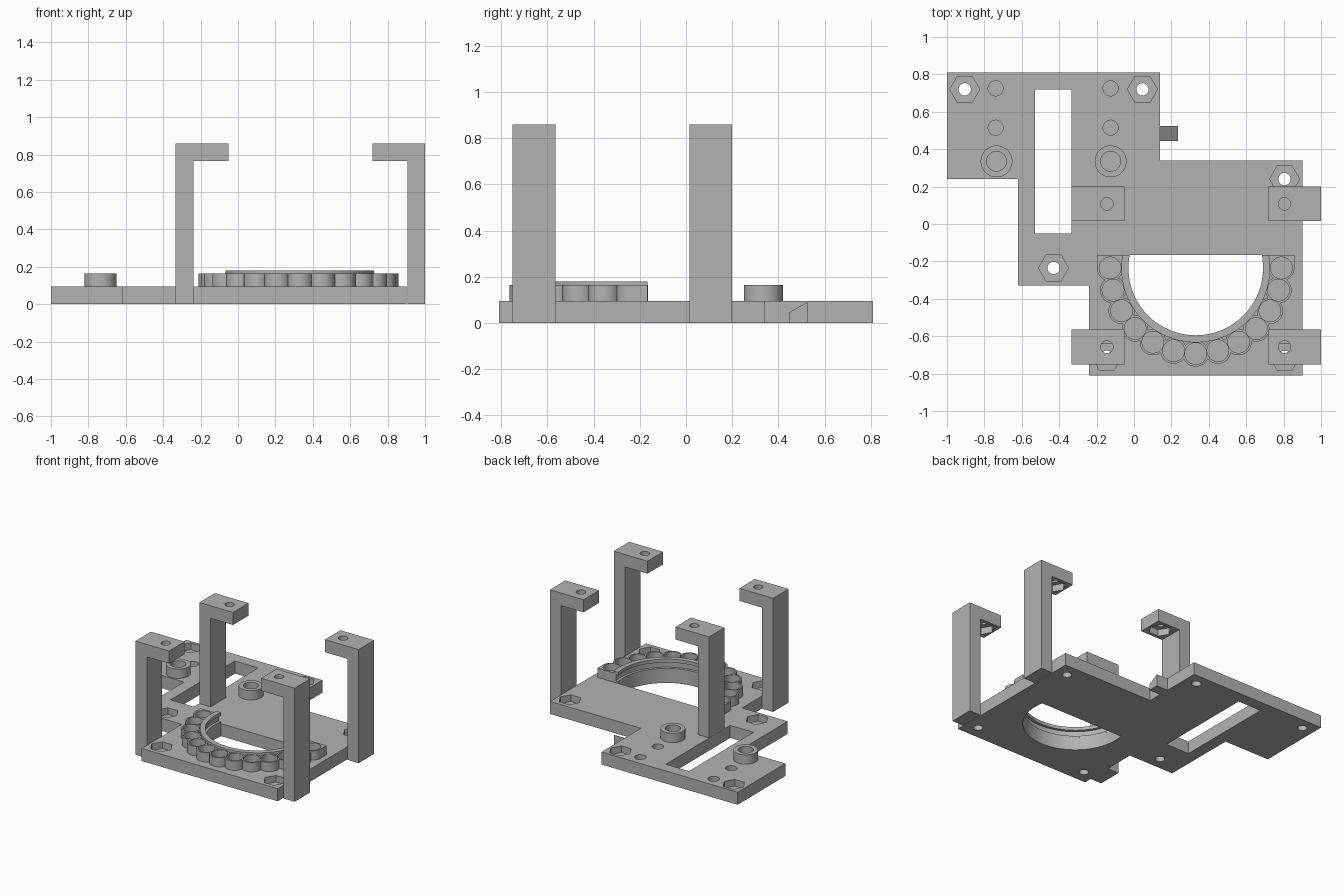
import bpy, bmesh
from math import sin, cos, pi, asin, radians

cube = bpy.data.objects.get("Cube")
if cube:
    bpy.data.objects.remove(cube, do_unlink=True)

grey = bpy.data.materials.new("plain grey")
grey.use_nodes = True
colour = (0.45, 0.45, 0.45, 1)
grey.diffuse_color = colour
grey.node_tree.nodes["Principled BSDF"].inputs["Base Color"].default_value = colour

TOP = 0.095            # top of the base plate
CX, CY = 0.33, -0.235  # centre of the half-round opening
END = -0.167           # straight edge of the opening


def prism(name, outlines, lo, hi, axis="Z"):
    """Extrude closed outlines along an axis into one object."""
    place = {"X": lambda a, b, t: (t, a, b),
             "Y": lambda a, b, t: (a, t, b),
             "Z": lambda a, b, t: (a, b, t)}[axis]
    bm = bmesh.new()
    for pts in outlines:
        low = [bm.verts.new(place(a, b, lo)) for a, b in pts]
        high = [bm.verts.new(place(a, b, hi)) for a, b in pts]
        bm.faces.new(low)
        bm.faces.new(high)
        for i in range(len(pts)):
            j = (i + 1) % len(pts)
            bm.faces.new((low[i], low[j], high[j], high[i]))
    bmesh.ops.recalc_face_normals(bm, faces=bm.faces)
    mesh = bpy.data.meshes.new(name)
    bm.to_mesh(mesh)
    bm.free()
    mesh.materials.append(grey)
    obj = bpy.data.objects.new(name, mesh)
    bpy.context.collection.objects.link(obj)
    return obj


def combine(obj, other, operation="DIFFERENCE"):
    """Apply a boolean and discard the helper."""
    mod = obj.modifiers.new("cut", "BOOLEAN")
    mod.operation = operation
    mod.solver = "EXACT"
    mod.object = other
    bpy.context.view_layer.objects.active = obj
    bpy.ops.object.modifier_apply(modifier=mod.name)
    bpy.data.objects.remove(other, do_unlink=True)


def cut(obj, outlines, lo, hi):
    combine(obj, prism("cutter", outlines, lo, hi))


def ring(centre, r, n=40):
    x, y = centre
    return [(x + r * cos(2 * pi * i / n), y + r * sin(2 * pi * i / n)) for i in range(n)]


def rect(x0, y0, x1, y1):
    return [(x0, y0), (x1, y0), (x1, y1), (x0, y1)]


def half_round(r, end):
    """Lower arc of a circle, closed by a straight edge at y = end."""
    a = asin((end - CY) / r)
    n = 64
    angles = [pi - a + (pi + 2 * a) * i / n for i in range(n + 1)]
    return [(CX + r * cos(t), CY + r * sin(t)) for t in angles]


# Stepped base plate with slot, half-round opening and screw holes
plate = prism("base_plate", [[(-1, 0.81), (-1, 0.24), (-0.62, 0.24), (-0.62, -0.33),
                              (-0.24, -0.33), (-0.24, -0.81), (0.9, -0.81), (0.9, 0.34),
                              (0.14, 0.34), (0.14, 0.81)]], 0, TOP)
nuts = [(-0.905, 0.72), (0.045, 0.72), (0.805, 0.24),
        (-0.43, -0.235), (-0.145, -0.71), (0.805, -0.71)]
cut(plate, [rect(-0.53, -0.05, -0.335, 0.72), half_round(0.36, END)]
    + [ring(c, 0.033) for c in nuts], -0.1, 0.3)
cut(plate, [ring(c, 0.08, 6) for c in nuts], 0.045, 0.3)
cut(plate, [ring((x, y), 0.04) for x in (-0.74, -0.125) for y in (0.515, 0.725)], 0.03, 0.3)

# Wedge tab on the stepped edge
prism("wedge_tab", [[(0.445, 0), (0.525, 0), (0.525, 0.09), (0.445, 0.045)]],
      0.14, 0.235, "X")

# Raised round bosses
for side, x in (("right", -0.735), ("left", -0.125)):
    boss = prism("boss_" + side, [ring((x, 0.335), 0.085)], TOP, 0.165)
    cut(boss, [ring((x, 0.335), 0.053)], 0, 0.3)

# Grooved half ring around the opening
rim = prism("half_ring", [half_round(0.398, END)], TOP, 0.18)
cut(rim, [half_round(0.36, END + 0.02)], 0, 0.3)
cut(rim, [half_round(0.38, END + 0.02)], 0.11, 0.155)

# Row of joined cups following the ring
spots = [(CX + 0.458 * cos(radians(a)), CY + 0.458 * sin(radians(a)))
         for a in range(180, 361, 15)]
cups = prism("cup_row", [ring(c, 0.07) for c in spots[::2]], TOP, 0.165)
combine(cups, prism("cutter", [ring(c, 0.07) for c in spots[1::2]], TOP, 0.165), "UNION")
ends = [rect(CX - 0.528, CY, CX - 0.39, END), rect(CX + 0.39, CY, CX + 0.528, END)]
combine(cups, prism("cutter", ends, TOP, 0.165), "UNION")
cut(cups, [ring(c, 0.058) for c in spots[::2]], 0, 0.3)
cut(cups, [ring(c, 0.058) for c in spots[1::2]], 0, 0.3)

# Four hooked posts, each with a screw hole and a nut pocket under the arm
for side, s in (("right", -1), ("left", 1)):
    for depth, y0, y1 in (("front", -0.75, -0.565), ("back", 0.015, 0.2)):
        foot = TOP if (side, depth) == ("right", "back") else 0
        hook = [(0.667, foot), (0.667, 0.86), (0.385, 0.86),
                (0.385, 0.765), (0.572, 0.765), (0.572, foot)]
        post = prism(f"post_{depth}_{side}", [[(0.333 + s * x, z) for x, z in hook]],
                     y0, y1, "Y")
        centre = (0.33 + s * 0.475, (y0 + y1) / 2)
        cut(post, [ring(centre, 0.033)], 0.7, 0.9)
        cut(post, [ring(centre, 0.08, 6)], 0.7, 0.815)

# Smooth the round walls, keep the edges crisp
bpy.ops.object.select_all(action="DESELECT")
for obj in bpy.context.collection.objects:
    if obj.type == "MESH":
        obj.select_set(True)
        bpy.context.view_layer.objects.active = obj
bpy.ops.object.shade_smooth_by_angle(angle=radians(25))
